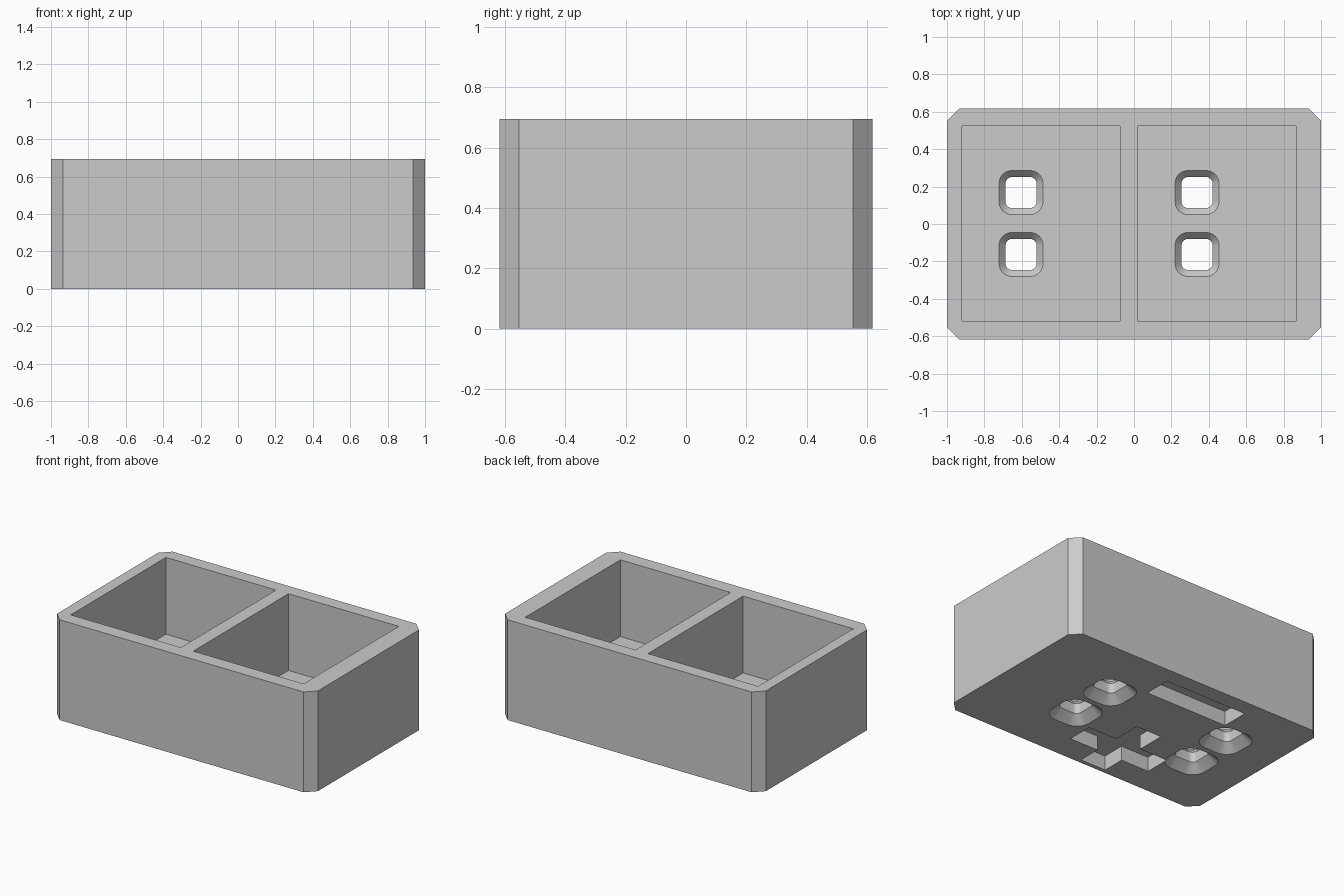
import bpy, bmesh, math

cube = bpy.data.objects.get("Cube")
if cube:
    bpy.data.objects.remove(cube, do_unlink=True)

HEIGHT, FLOOR = 0.695, 0.163

grey = bpy.data.materials.new("plain_grey")
grey.use_nodes = True
colour = (0.6, 0.6, 0.6, 1)
grey.diffuse_color = colour
grey.node_tree.nodes["Principled BSDF"].inputs["Base Color"].default_value = colour


def loft(name, rings):
    """Closed solid through a stack of (outline, z) rings."""
    bm = bmesh.new()
    loops = [[bm.verts.new((x, y, z)) for x, y in outline] for outline, z in rings]
    n = len(loops[0])
    for low, high in zip(loops, loops[1:]):
        for i in range(n):
            j = (i + 1) % n
            bm.faces.new((low[i], low[j], high[j], high[i]))
    bm.faces.new(loops[0][::-1])
    bm.faces.new(loops[-1])
    bmesh.ops.recalc_face_normals(bm, faces=bm.faces)
    mesh = bpy.data.meshes.new(name)
    bm.to_mesh(mesh)
    bm.free()
    mesh.materials.append(grey)
    obj = bpy.data.objects.new(name, mesh)
    bpy.context.collection.objects.link(obj)
    return obj


def box(x0, x1, y0, y1):
    return [(x0, y0), (x1, y0), (x1, y1), (x0, y1)]


def rounded_square(cx, cy, half, radius, steps=6):
    points = []
    for quarter, (sx, sy) in enumerate([(1, 1), (-1, 1), (-1, -1), (1, -1)]):
        for k in range(steps + 1):
            a = (quarter + k / steps) * math.pi / 2
            points.append((cx + sx * (half - radius) + radius * math.cos(a),
                           cy + sy * (half - radius) + radius * math.sin(a)))
    return points


# Outer block with chamfered upright corners
X, Y, C = 1.0, 0.618, 0.065
outline = [(-X + C, -Y), (X - C, -Y), (X, -Y + C), (X, Y - C),
           (X - C, Y), (-X + C, Y), (-X, Y - C), (-X, -Y + C)]
body = loft("twin_pocket_block", [(outline, 0), (outline, HEIGHT)])

cutters = []

# Two deep square pockets
for x0, x1 in [(-0.92, -0.075), (0.02, 0.866)]:
    pocket = box(x0, x1, -0.518, 0.524)
    cutters.append(loft("pocket_cutter", [(pocket, FLOOR), (pocket, HEIGHT + 0.1)]))

# Four through holes, flared at the floor and more widely underneath
for cx in (-0.604, 0.337):
    for cy in (-0.163, 0.168):
        profile = [(0.063, -0.05), (0.063, 0), (0, 0.055),
                   (0, 0.125), (0.035, FLOOR), (0.035, FLOOR + 0.05)]
        cutters.append(loft("hole_cutter", [
            (rounded_square(cx, cy, 0.083 + d, 0.035 + d), z) for d, z in profile]))

# Bar and cross recesses in the underside
cross = [(-0.26, -0.59), (-0.065, -0.59), (-0.065, -0.43), (0.155, -0.43),
         (0.155, -0.25), (-0.065, -0.25), (-0.065, -0.05), (-0.26, -0.05),
         (-0.26, -0.25), (-0.475, -0.25), (-0.475, -0.43), (-0.26, -0.43)]
for mark in (box(-0.475, 0.155, 0.315, 0.505), cross):
    cutters.append(loft("recess_cutter", [(mark, -0.05), (mark, 0.1)]))

for cutter in cutters:
    cutter.hide_render = True
    cut = body.modifiers.new("cut", "BOOLEAN")
    cut.operation = "DIFFERENCE"
    cut.solver = "EXACT"
    cut.object = cutter

# Bake the cuts and drop the cutters
depsgraph = bpy.context.evaluated_depsgraph_get()
result = bpy.data.meshes.new_from_object(body.evaluated_get(depsgraph))
body.modifiers.clear()
body.data = result
for cutter in cutters:
    bpy.data.objects.remove(cutter, do_unlink=True)

bpy.ops.object.select_all(action="DESELECT")
body.select_set(True)
bpy.context.view_layer.objects.active = body
bpy.ops.object.shade_smooth_by_angle(angle=math.radians(25))
